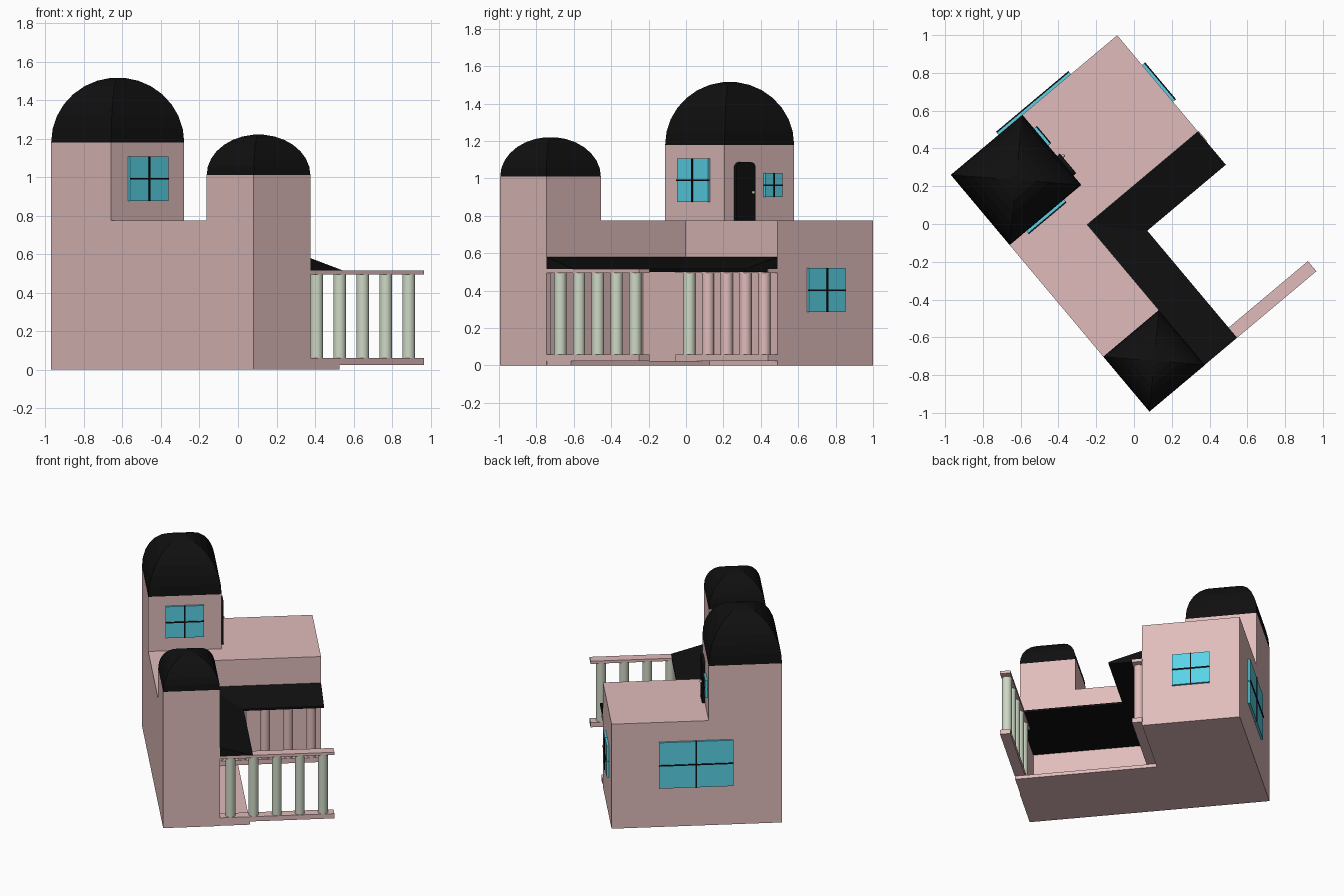
import bpy, bmesh
from math import sin, cos, pi, radians
from mathutils import Matrix

if "Cube" in bpy.data.objects:
    bpy.data.objects.remove(bpy.data.objects["Cube"])

# House axes: a runs along the long back wall, b (local -y) runs along the wing
HOUSE = Matrix.Translation((-0.97, 0.26, 0)) @ Matrix.Rotation(radians(40), 4, 'Z')


def material(name, rgb):
    m = bpy.data.materials.new(name)
    m.diffuse_color = (*rgb, 1)
    m.use_nodes = True
    m.node_tree.nodes["Principled BSDF"].inputs["Base Color"].default_value = m.diffuse_color
    return m


PINK = material("pink_plaster", (0.75, 0.5, 0.5))
BLACK = material("black_roof", (0.005, 0.005, 0.005))
GLASS = material("blue_glass", (0.1, 0.65, 0.8))
GREEN = material("pale_green", (0.62, 0.69, 0.56))
METAL = material("knob_metal", (0.6, 0.6, 0.55))


def finish(bm, name, mat, smooth=False):
    bmesh.ops.recalc_face_normals(bm, faces=bm.faces)
    me = bpy.data.meshes.new(name)
    bm.to_mesh(me)
    bm.free()
    me.materials.append(mat)
    ob = bpy.data.objects.new(name, me)
    bpy.context.collection.objects.link(ob)
    ob.matrix_world = HOUSE
    if smooth:
        for p in me.polygons:
            p.use_smooth = len(p.vertices) == 4
    return ob


def box(name, a0, a1, b0, b1, z0, z1, mat=PINK):
    bm = bmesh.new()
    m = Matrix.Translation(((a0 + a1) / 2, -(b0 + b1) / 2, (z0 + z1) / 2)) \
        @ Matrix.Diagonal((a1 - a0, b1 - b0, z1 - z0, 1))
    bmesh.ops.create_cube(bm, size=1, matrix=m)
    return finish(bm, name, mat)


def loft(name, rings, mat, cap_start=True, cap_end=True):
    """Skin a list of closed rings given as (a, b, z) points."""
    bm = bmesh.new()
    rs = [[bm.verts.new((a, -b, z)) for a, b, z in r] for r in rings]
    for r, s in zip(rs, rs[1:]):
        n = len(r)
        for i in range(n):
            bm.faces.new((r[i], r[(i + 1) % n], s[(i + 1) % n], s[i]))
    if cap_start:
        bm.faces.new(rs[0])
    if cap_end:
        bm.faces.new(rs[-1])
    return finish(bm, name, mat)


def dome(name, a0, a1, b0, b1, z, h, steps=8):
    # Square-plan dome with a round profile
    ca, cb, ra, rb = (a0 + a1) / 2, (b0 + b1) / 2, (a1 - a0) / 2, (b1 - b0) / 2
    rings = []
    for i in range(steps):
        t = pi / 2 * i / (steps - 0.5)
        c, zz = cos(t), z + h * sin(t) / sin(pi / 2 * (steps - 1) / (steps - 0.5))
        rings.append([(ca + sa * ra * c, cb + sb * rb * c, zz)
                      for sa, sb in ((-1, -1), (1, -1), (1, 1), (-1, 1))])
    return loft(name, rings, BLACK)


def window(name, axis, face, sign, p0, p1, z0, z1):
    # Glass pane with a cross of thin bars, on the wall plane axis = face
    def slab(part, q0, q1, y0, y1, depth, mat):
        f0, f1 = sorted((face - 0.005 * sign, face + depth * sign))
        if axis == 'a':
            box(part, f0, f1, q0, q1, y0, y1, mat)
        else:
            box(part, q0, q1, f0, f1, y0, y1, mat)
    m, zm, w = (p0 + p1) / 2, (z0 + z1) / 2, 0.004
    slab(name + "_glass", p0, p1, z0, z1, 0.015, GLASS)
    slab(name + "_upright_bar", m - w, m + w, z0, z1, 0.021, BLACK)
    slab(name + "_cross_bar", p0, p1, zm - w, zm + w, 0.021, BLACK)


def railing(name, b, colours):
    box(name + "_bottom_rail", 0.384, 1.155, b - 0.035, b + 0.035, 0.025, 0.06)
    box(name + "_top_rail", 0.384, 1.155, b - 0.035, b + 0.035, 0.495, 0.515)
    for i, mat in enumerate(colours):
        bm = bmesh.new()
        bmesh.ops.create_cone(bm, cap_ends=True, segments=24, radius1=0.033, radius2=0.033,
                              depth=0.437, matrix=Matrix.Translation((0.457 + 0.156 * i, -b, 0.277)))
        finish(bm, f"{name}_column_{i + 1}", mat, smooth=True)


# Main block and open-sided wing
box("main_block", 0, 1.15, 0, 0.666, 0, 0.775)
box("wing_upper", 0, 0.384, 0.666, 1.636, 0.52, 0.775)
box("wing_outer_wall", 0, 0.03, 0.666, 1.636, 0, 0.52)
box("wing_end_wall", 0.03, 0.384, 1.606, 1.636, 0, 0.52)
box("wing_floor", 0.03, 0.585, 0.666, 1.632, 0, 0.025)
box("wing_ceiling", 0.03, 0.384, 0.666, 1.606, 0.5, 0.52, BLACK)

# Towers and domes
box("large_tower", 0, 0.495, 0, 0.485, 0.775, 1.18)
dome("large_dome", 0, 0.495, 0, 0.485, 1.18, 0.335)
box("small_tower", 0, 0.384, 1.256, 1.636, 0.775, 1.01)
dome("small_dome", 0, 0.384, 1.256, 1.636, 1.01, 0.21)

# Corner awning
inner = [(1.15, 0.666), (0.384, 0.666), (0.384, 1.634)]
outer = [(1.15, 0.895), (0.607, 0.895), (0.607, 1.634)]
loft("porch_awning", [[(*i, 0.58), (*o, 0.515), (*o, 0.5), (*i, 0.5)]
                      for i, o in zip(inner, outer)], BLACK)

# Railings
railing("garden_railing", 1.6, [GREEN] * 5)
railing("porch_railing", 0.70, [GREEN] + [PINK] * 4)

# Windows
window("tower_front_window", 'b', 0.485, 1, 0.115, 0.375, 0.875, 1.108)
window("tower_side_window", 'a', 0.495, 1, 0.095, 0.213, 0.9, 1.03)
window("main_side_window", 'a', 1.15, 1, 0.205, 0.46, 0.285, 0.52)
window("main_back_window", 'b', 0, -1, 0.33, 0.83, 0.29, 0.63)

# Tower door with rounded top corners
b0, b1, r, top = 0.285, 0.42, 0.03, 1.087
prof = [(b0, 0.775), (b1, 0.775)]
for c, start in ((b1 - r, 0), (b0 + r, pi / 2)):
    prof += [(c + r * cos(start + k * pi / 8), top - r + r * sin(start + k * pi / 8)) for k in range(5)]
loft("tower_door", [[(a, b, z) for b, z in prof] for a in (0.49, 0.515)], BLACK)
bm = bmesh.new()
bmesh.ops.create_uvsphere(bm, u_segments=12, v_segments=8, radius=0.009,
                          matrix=Matrix.Translation((0.521, -0.305, 0.925)))
finish(bm, "door_knob", METAL, smooth=True)
